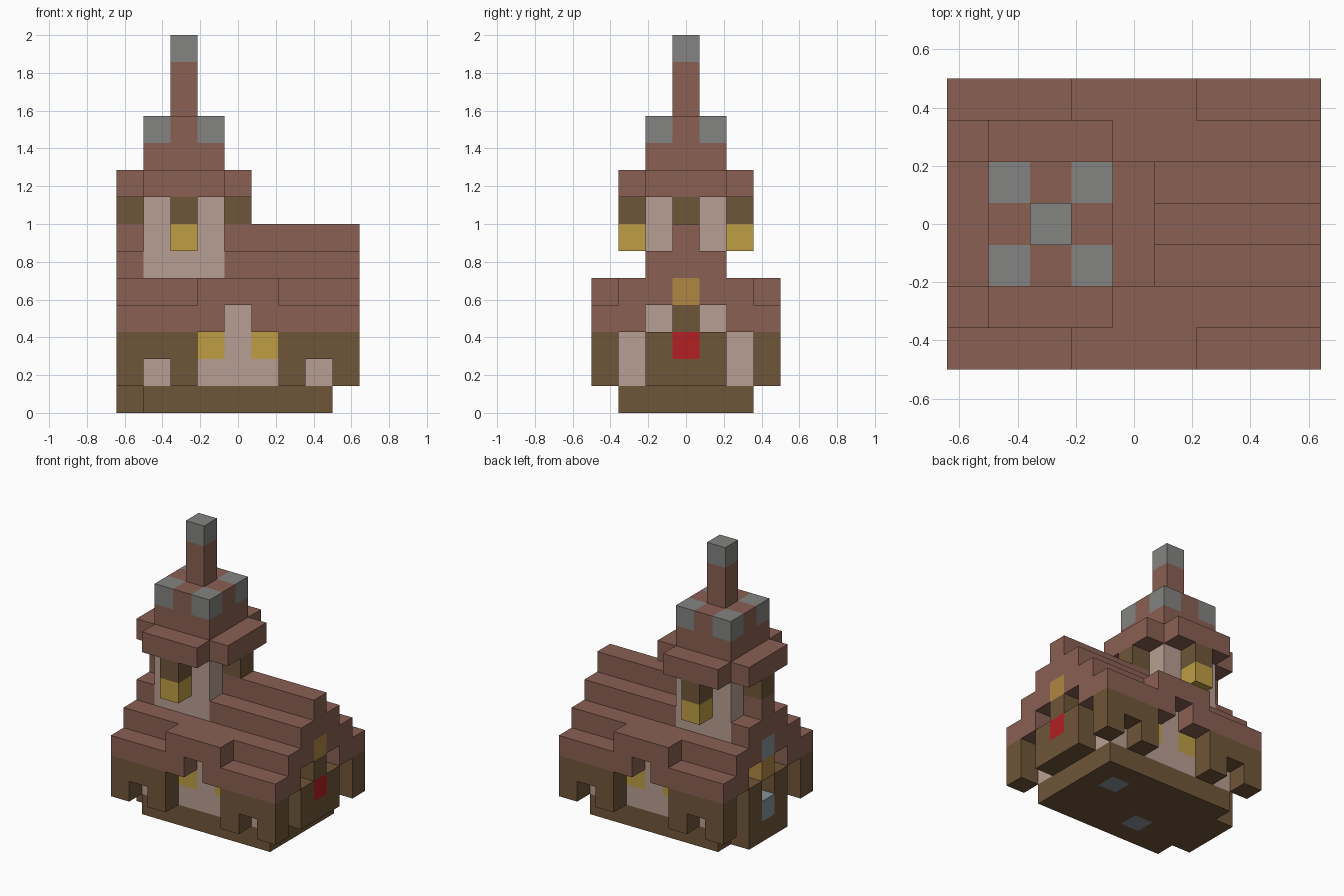
import bpy
import bmesh
from mathutils import Vector

default = bpy.data.objects.get("Cube")
if default:
    bpy.data.objects.remove(default, do_unlink=True)

UNIT = 2 / 14                   # edge of one block
NX, NY = 9, 7                   # footprint in blocks


def material(name, rgb):
    """Flat material from 8-bit display colour."""
    lin = [((c / 255 + 0.055) / 1.055) ** 2.4 for c in rgb] + [1.0]
    mat = bpy.data.materials.new(name)
    mat.use_nodes = True
    mat.diffuse_color = lin
    bsdf = next(n for n in mat.node_tree.nodes if n.type == 'BSDF_PRINCIPLED')
    bsdf.inputs["Base Color"].default_value = lin
    bsdf.inputs["Roughness"].default_value = 0.9
    return mat


TILE = material("roof tile", (138, 96, 83))
WOOD = material("dark timber", (111, 86, 56))
PLASTER = material("pink plaster", (185, 159, 147))
GOLD = material("window gold", (191, 157, 67))
AMBER = material("gable amber", (176, 135, 66))
STONE = material("grey stone", (131, 131, 129))
SLATE = material("blue slate", (135, 146, 151))
RED = material("door red", (178, 32, 36))

cells = {}                      # block -> part name
part_material = {}


def blocks(part, mat, xs, ys, zs, mirror=False):
    """Fill an inclusive range of blocks; mirror repeats it front to back."""
    part_material[part] = mat
    for x in range(xs[0], xs[1] + 1):
        for y in range(ys[0], ys[1] + 1):
            for z in range(zs[0], zs[1] + 1):
                cells[x, y, z] = part
                if mirror:
                    cells[x, NY - 1 - y, z] = part


def block(part, mat, x, y, z, mirror=False):
    blocks(part, mat, (x, x), (y, y), (z, z), mirror)


# Foundation with two slate footings
blocks("foundation", WOOD, (1, 7), (1, 5), (0, 0))
blocks("foundation", WOOD, (0, 0), (2, 4), (0, 0))
block("footing", SLATE, 6, 4, 0)
block("footing", SLATE, 3, 2, 0)

# House walls and windows
blocks("walls", PLASTER, (1, 7), (1, 5), (1, 3))
for x in (3, 5):
    block("house_window", GOLD, x, 1, 2, mirror=True)

# Timber posts and beams under the eaves
for start in (0, 6):
    blocks("timber_beam", WOOD, (start, start + 2), (0, 0), (2, 2), mirror=True)
    for x in (start, start + 2):
        block("timber_post", WOOD, x, 0, 1, mirror=True)

# Stepped roof
for step in range(3):
    blocks("main_roof", TILE, (0, 8), (step + 1, NY - 2 - step), (step + 4, step + 4))
blocks("main_roof", TILE, (0, 8), (0, 0), (3, 3), mirror=True)
for x in (0, 8):
    block("main_roof", TILE, x, 1, 3, mirror=True)

# Dormers, open in the middle of the lower row
blocks("dormer", TILE, (3, 5), (0, 0), (4, 4), mirror=True)
for y in (0, NY - 1):
    cells.pop((4, y, 3))

# Left gable porch
blocks("left_porch", WOOD, (8, 8), (2, 4), (1, 2))
block("left_porch", WOOD, 8, 3, 3)
block("red_door", RED, 8, 3, 2)
block("left_gable_light", AMBER, 8, 3, 4)

# Right gable chimney breast with an open hearth
blocks("hearth", WOOD, (0, 0), (2, 4), (1, 2))
block("hearth", WOOD, 1, 3, 2)
cells.pop((0, 3, 2))
block("hearth_slab", SLATE, 0, 3, 1)
block("right_gable_light", AMBER, 0, 3, 3)
block("right_gable_slate", SLATE, 0, 3, 4)

# Tower walls with bay windows
blocks("tower_walls", PLASTER, (1, 3), (2, 4), (5, 7))
block("bay_window", GOLD, 2, 1, 6, mirror=True)
block("bay_lintel", WOOD, 2, 1, 7, mirror=True)
for x in (0, 4):
    block("bay_lintel", WOOD, x, 3, 7)

# Tower eaves, cap and spire
blocks("tower_eaves", TILE, (0, 4), (2, 4), (8, 8))
blocks("tower_eaves", TILE, (1, 3), (1, 5), (8, 8))
blocks("tower_cap", TILE, (1, 3), (2, 4), (9, 10))
for x in (1, 3):
    block("cap_corner", STONE, x, 2, 10, mirror=True)
blocks("spire", TILE, (2, 2), (3, 3), (11, 12))
block("spire_tip", STONE, 2, 3, 13)


def build(part):
    """Make one mesh from the exposed sides of a part's blocks."""
    bm = bmesh.new()
    for cell in (c for c, owner in cells.items() if owner == part):
        centre = Vector((cell[0] - (NX - 1) / 2, cell[1] - (NY - 1) / 2, cell[2] + 0.5))
        for axis in range(3):
            for sign in (-1, 1):
                neighbour = list(cell)
                neighbour[axis] += sign
                if tuple(neighbour) in cells:
                    continue
                n, u = Vector(), Vector()
                n[axis], u[(axis + 1) % 3] = sign / 2, 0.5
                v = n.cross(u) * 2
                corners = (u + v, v - u, -u - v, u - v)
                bm.faces.new([bm.verts.new((centre + n + c) * UNIT) for c in corners])
    bmesh.ops.remove_doubles(bm, verts=bm.verts[:], dist=UNIT / 100)
    mesh = bpy.data.meshes.new(part)
    bm.to_mesh(mesh)
    bm.free()
    mesh.materials.append(part_material[part])
    bpy.context.scene.collection.objects.link(bpy.data.objects.new(part, mesh))


for part in part_material:
    build(part)
